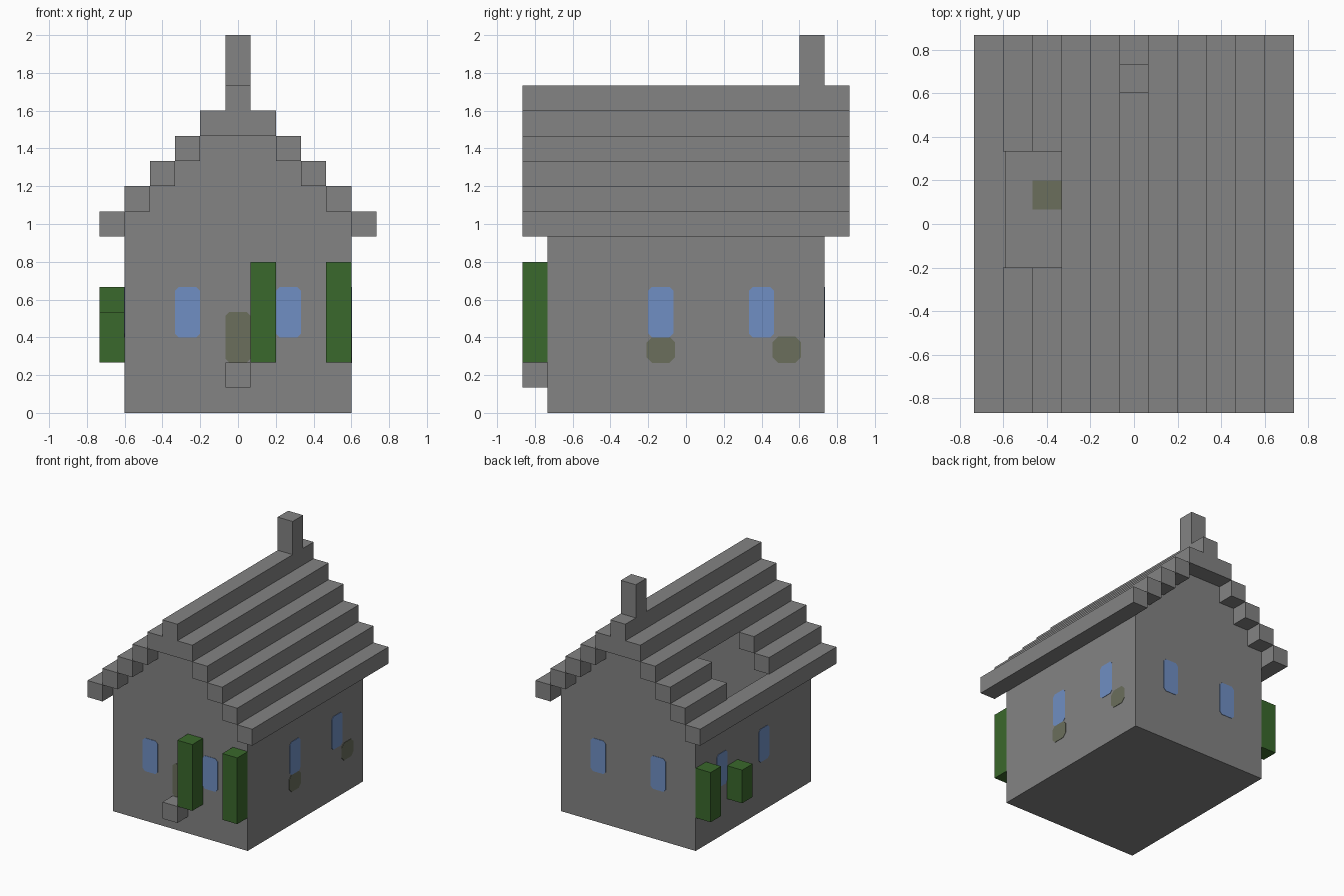
import bpy
import bmesh
from mathutils import Matrix, Vector

U = 2 / 15          # one block
T = 0.012           # wall sheet thickness
HALF_X, HALF_Y = 4.5 * U, 5.5 * U
EAVE = 6.5 * U

old = bpy.data.objects.get("Cube")
if old:
    bpy.data.objects.remove(old)


def material(name, colour):
    mat = bpy.data.materials.new(name)
    mat.use_nodes = True
    rgba = (*colour, 1)
    mat.diffuse_color = rgba
    mat.node_tree.nodes["Principled BSDF"].inputs["Base Color"].default_value = rgba
    return mat


STONE = material("stone grey", (0.227, 0.227, 0.227))
LEAF = material("leaf green", (0.042, 0.138, 0.025))
GLASS = material("window blue", (0.162, 0.275, 0.546))
EARTH = material("olive brown", (0.145, 0.156, 0.107))


def add_object(name, bm, mat):
    bmesh.ops.recalc_face_normals(bm, faces=bm.faces)
    mesh = bpy.data.meshes.new(name)
    bm.to_mesh(mesh)
    bm.free()
    mesh.materials.append(mat)
    obj = bpy.data.objects.new(name, mesh)
    bpy.context.collection.objects.link(obj)
    return obj


def box(name, low, high, mat=STONE):
    low, high = Vector(low), Vector(high)
    size = high - low
    bm = bmesh.new()
    bmesh.ops.create_cube(bm, size=1, matrix=Matrix.Translation((low + high) / 2)
                          @ Matrix.Diagonal((*size, 1)))
    return add_object(name, bm, mat)


def block(name, low, high, mat=STONE):
    """Box measured in whole blocks."""
    return box(name, Vector(low) * U, Vector(high) * U, mat)


def slab(name, points, depth, mat=STONE):
    """Polygon pushed along a vector."""
    bm = bmesh.new()
    face = bm.faces.new([bm.verts.new(p) for p in points])
    result = bmesh.ops.extrude_face_region(bm, geom=[face], use_keep_orig=True)
    moved = [v for v in result["geom"] if isinstance(v, bmesh.types.BMVert)]
    bmesh.ops.translate(bm, verts=moved, vec=depth)
    return add_object(name, bm, mat)


def patch(name, axis, side, centre, z, width, height, mat, cut=0.02):
    """Thin clipped-corner plate on a wall facing x or y."""
    w, h = width / 2, height / 2
    outline = [(-w, cut - h), (cut - w, -h), (w - cut, -h), (w, cut - h),
               (w, h - cut), (w - cut, h), (cut - w, h), (-w, h - cut)]
    wall = side * (HALF_X if axis == "x" else HALF_Y)
    if axis == "x":
        points = [(wall, centre + a, z + b) for a, b in outline]
        depth = (side * 0.003, 0, 0)
    else:
        points = [(centre + a, wall, z + b) for a, b in outline]
        depth = (0, side * 0.003, 0)
    slab(name, points, depth, mat)


# Hollow house body: floor, side walls and stepped gable walls
box("floor", (-HALF_X, -HALF_Y, 0), (HALF_X, HALF_Y, T))
right_steps = [(HALF_X, 0), (HALF_X, 8 * U)]
for i in range(4):
    half = (3.5 - i) * U
    right_steps += [(half, (8 + i) * U), (half, (9 + i) * U)]
right_steps = right_steps[:-1] + [(0.5 * U, 12 * U)]
gable = right_steps + [(-x, z) for x, z in reversed(right_steps)]
for side, word in ((-1, "front"), (1, "back")):
    slab(word + "_wall", [(x, side * HALF_Y, z) for x, z in gable], (0, -side * T, 0))
for side, word in ((1, "left"), (-1, "right")):
    box(word + "_wall", (min(side * HALF_X, side * (HALF_X - T)), -HALF_Y, 0),
        (max(side * HALF_X, side * (HALF_X - T)), HALF_Y, 8 * U))

# Stepped roof courses, with an opening in two courses on one slope
for side, word in ((1, "left"), (-1, "right")):
    for i in range(5):
        x0, x1 = sorted((side * (4.5 - i), side * (5.5 - i)))
        spans = [(-6.5, 6.5)]
        if side < 0 and i in (1, 2):
            spans = [(-6.5, -1.5), (2.5, 6.5)]
        for y0, y1 in spans:
            block(f"{word}_roof_course", (x0, y0, 7 + i), (x1, y1, 8 + i))
block("roof_top_course", (-1.5, -6.5, 11), (1.5, 6.5, 12))
block("roof_ridge", (-0.5, -6.5, 12), (0.5, 6.5, 13))
block("chimney", (-0.5, 4.5, 13), (0.5, 5.5, 15))

# Windows on all four walls
for side in (-1, 1):
    for c in (-2, 2):
        patch("end_window", "y", side, c * U, 4 * U, U, 2 * U, GLASS)
    for c in (-1, 3):
        patch("side_window", "x", side, c * U, 4 * U, U, 2 * U, GLASS)

# Door, doorstep, window boxes and the item on the floor inside
patch("door", "y", -1, 0, 3 * U, U, 2 * U, EARTH)
block("doorstep", (-0.5, -6.5, 1), (0.5, -5.5, 2))
for c in (-1, 4):
    patch("window_box", "x", 1, c * U, 2.5 * U, 0.15, 0.14, EARTH, 0.03)
box("indoor_mat", (-3.5 * U, 0.5 * U, T), (-2.5 * U, 1.5 * U, T + 0.005), EARTH)

# Shrubs against the front and right walls
for x in (0.5, 3.5):
    block("front_shrub", (x, -6.5, 2), (x + 1, -5.5, 6), LEAF)
for y, top in ((4.5, 5), (1.5, 4)):
    block("side_shrub", (-5.5, y, 2), (-4.5, y + 1, top), LEAF)
